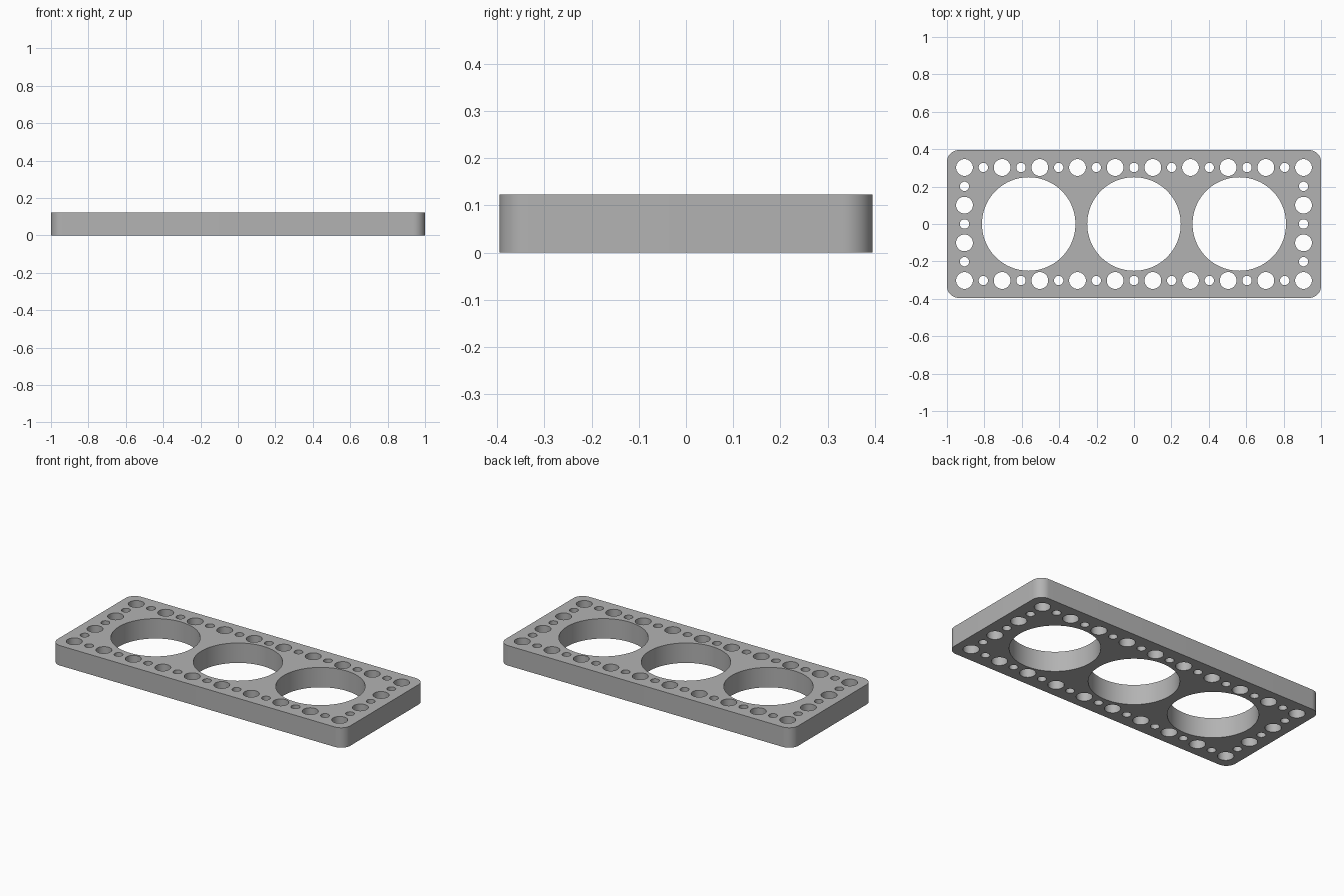
import bpy, bmesh
from math import cos, sin, pi

if "Cube" in bpy.data.objects:
    bpy.data.objects.remove(bpy.data.objects["Cube"], do_unlink=True)

HALF_X, HALF_Y, HEIGHT, CORNER = 1.0, 0.395, 0.123, 0.063
PITCH = 0.2014
BIG, LARGE, SMALL = 0.25, 0.045, 0.025


def arc(cx, cy, r, start, end, steps):
    return [(cx + r * cos(start + (end - start) * i / steps),
             cy + r * sin(start + (end - start) * i / steps)) for i in range(steps + 1)]


profile = bpy.data.curves.new("plate_profile", "CURVE")
profile.dimensions = "2D"
profile.fill_mode = "BOTH"
profile.extrude = HEIGHT / 2


def add_loop(points):
    spline = profile.splines.new("POLY")
    spline.points.add(len(points) - 1)
    for p, (x, y) in zip(spline.points, points):
        p.co = (x, y, 0, 1)
    spline.use_cyclic_u = True


def add_hole(x, y, r, sides):
    add_loop(arc(x, y, r, 0, 2 * pi, sides)[:-1])


# Rounded outline
outline = []
for k, (sx, sy) in enumerate([(1, 1), (-1, 1), (-1, -1), (1, -1)]):
    outline += arc(sx * (HALF_X - CORNER), sy * (HALF_Y - CORNER), CORNER,
                   k * pi / 2, (k + 1) * pi / 2, 12)
add_loop(outline)

# Three main bores
for i in (-1, 0, 1):
    add_hole(i * 0.563, 0, BIG, 96)

# Alternating large and small holes along the long edges
for side in (-1, 1):
    for i in range(19):
        add_hole((i - 9) * PITCH / 2, side * 1.5 * PITCH,
                 SMALL if i % 2 else LARGE, 32)
    # Short edges, between the corner holes
    for i in range(1, 6):
        add_hole(side * 4.5 * PITCH, (i - 3) * PITCH / 2,
                 SMALL if i % 2 else LARGE, 32)

# Turn the filled profile into a solid mesh standing on the ground
helper = bpy.data.objects.new("profile_helper", profile)
bpy.context.collection.objects.link(helper)
bpy.context.view_layer.update()
graph = bpy.context.evaluated_depsgraph_get()
mesh = bpy.data.meshes.new_from_object(helper.evaluated_get(graph))
bpy.data.objects.remove(helper, do_unlink=True)

bm = bmesh.new()
bm.from_mesh(mesh)
bmesh.ops.remove_doubles(bm, verts=bm.verts, dist=0.0001)
bmesh.ops.translate(bm, verts=bm.verts, vec=(0, 0, HEIGHT / 2))
bmesh.ops.recalc_face_normals(bm, faces=bm.faces)
bm.to_mesh(mesh)
bm.free()

plate = bpy.data.objects.new("perforated_plate", mesh)
bpy.context.collection.objects.link(plate)

# Single grey finish
grey = bpy.data.materials.new("plain_grey")
grey.use_nodes = True
colour = (0.45, 0.45, 0.45, 1)
grey.diffuse_color = colour
grey.node_tree.nodes["Principled BSDF"].inputs["Base Color"].default_value = colour
mesh.materials.clear()
mesh.materials.append(grey)

bpy.ops.object.select_all(action="DESELECT")
plate.select_set(True)
bpy.context.view_layer.objects.active = plate
bpy.ops.object.shade_smooth_by_angle(angle=pi / 6)
